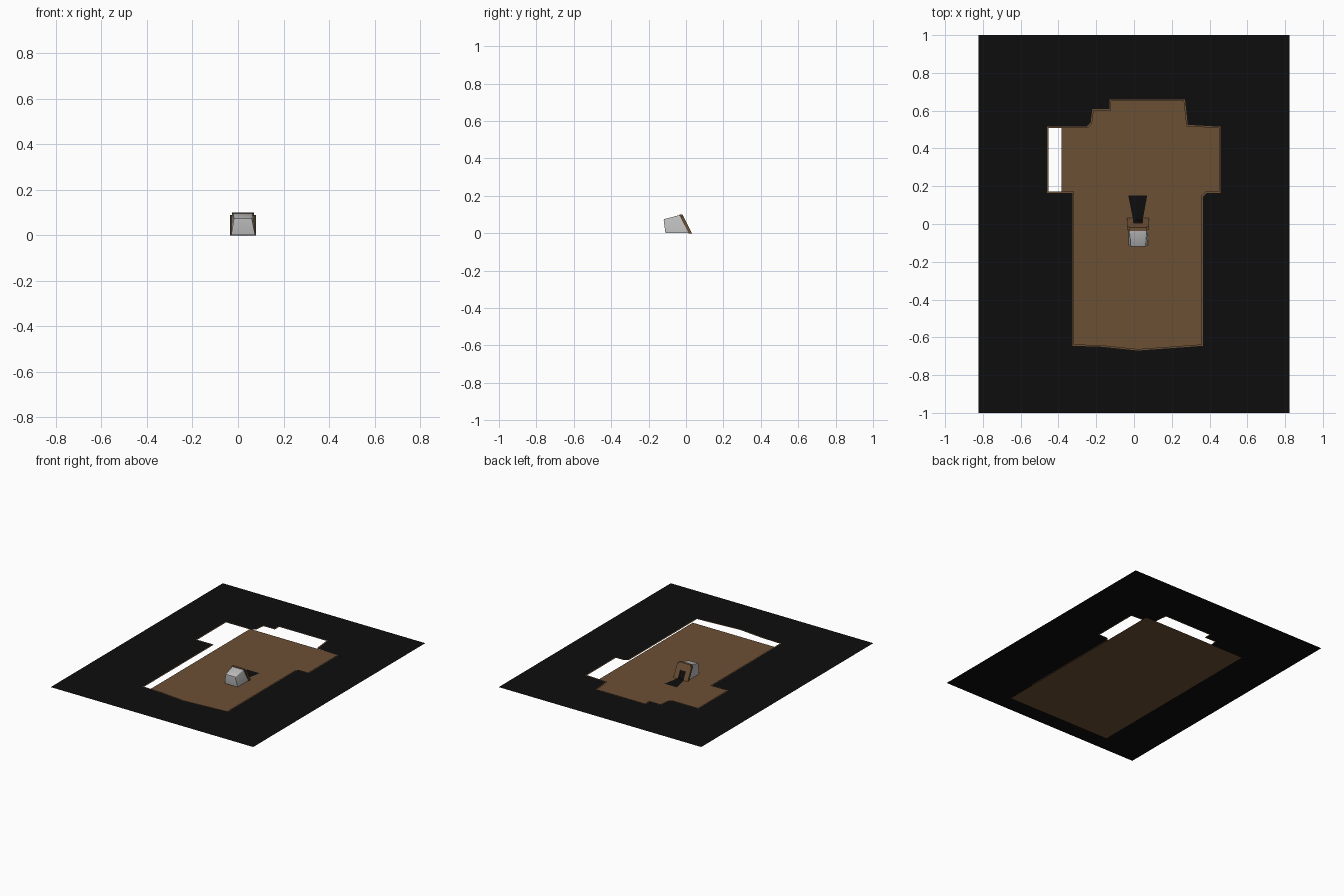
import bpy, bmesh
from mathutils import Vector
from mathutils.geometry import tessellate_polygon

if "Cube" in bpy.data.objects:
    bpy.data.objects.remove(bpy.data.objects["Cube"])


def material(name, rgb):
    m = bpy.data.materials.new(name)
    m.diffuse_color = (*rgb, 1)
    m.use_nodes = True
    m.node_tree.nodes["Principled BSDF"].inputs["Base Color"].default_value = m.diffuse_color
    return m


BROWN = material("brown", (0.15, 0.08, 0.036))
BLACK = material("black", (0.004, 0.004, 0.004))
GREY = material("grey", (0.5, 0.5, 0.5))


def mesh_object(name, verts, faces, mat):
    me = bpy.data.meshes.new(name)
    me.from_pydata([tuple(v) for v in verts], [], faces)
    me.materials.append(mat)
    ob = bpy.data.objects.new(name, me)
    bpy.context.collection.objects.link(ob)
    return ob


def flat_sheet(name, loops, z, mat):
    """Horizontal sheet; the first loop is the border, the others are holes."""
    loops = [[Vector((x, y, z)) for x, y in lp] for lp in loops]
    verts = [v for lp in loops for v in lp]
    faces = []
    for a, b, c in tessellate_polygon(loops):
        up = (verts[b] - verts[a]).cross(verts[c] - verts[a]).z
        faces.append((a, b, c) if up > 0 else (a, c, b))
    return mesh_object(name, verts, faces, mat)


def inset(loop, d):
    """Mitred inset of a counter-clockwise outline."""
    out = []
    for i, p in enumerate(loop):
        p = Vector(p)
        e1 = (p - Vector(loop[i - 1])).normalized()
        e2 = (Vector(loop[(i + 1) % len(loop)]) - p).normalized()
        n1, n2 = Vector((-e1.y, e1.x)), Vector((-e2.y, e2.x))
        out.append(tuple(p + (n1 + n2) * d / (1 + n1.dot(n2))))
    return out


def rect(x0, y0, x1, y1):
    return [(x0, y0), (x1, y0), (x1, y1), (x0, y1)]


# Ground floor
flat_sheet("floor", [rect(-0.385, -0.75, 0.47, 0.69)], 0, BROWN)

# Black surround at the top, with a stepped opening and thin brown rim
opening = [(-0.325, -0.645), (-0.17, -0.65), (0.02, -0.67), (0.365, -0.645),
           (0.365, 0.145), (0.385, 0.165), (0.457, 0.165), (0.457, 0.515),
           (0.285, 0.525), (0.27, 0.66), (-0.13, 0.66), (-0.13, 0.61),
           (-0.22, 0.61), (-0.23, 0.535), (-0.25, 0.515), (-0.46, 0.515),
           (-0.46, 0.165), (-0.325, 0.165)]
flat_sheet("surround", [rect(-0.824, -1, 0.824, 1), opening], 0.1, BLACK)
flat_sheet("surround_rim", [opening, inset(opening, 0.008)], 0.1, BROWN)

# Grey entrance hood: tapered block, leaning open face at the back
hood = mesh_object("hood", [
    (-0.03, -0.11, 0.001), (0.075, -0.11, 0.001), (0.075, 0.018, 0.001), (-0.03, 0.018, 0.001),
    (-0.018, -0.12, 0.075), (0.06, -0.12, 0.075), (0.068, -0.03, 0.098), (-0.026, -0.03, 0.098)],
    [(3, 2, 1, 0), (0, 1, 5, 4), (1, 2, 6, 5), (2, 3, 7, 6), (3, 0, 4, 7), (4, 5, 6, 7)], GREY)
bm = bmesh.new()
bm.from_mesh(hood.data)
top = [e for e in bm.edges if sum(v.co.z for v in e.verts) > 0.1 and max(v.co.y for v in e.verts) < -0.02]
bmesh.ops.bevel(bm, geom=top, offset=0.006, segments=2, profile=0.5, affect='EDGES')
bm.to_mesh(hood.data)
bm.free()


def lean(x, t, out):
    """Point on the leaning back face: t = 0 at the floor, 1 at the top."""
    return Vector((x, 0.02 - 0.05 * t + out, 0.1 * t))


def leaning_slab(name, x0, x1, t0, t1, out0, out1, mat):
    v = [lean(x, t, o) for o in (out0, out1) for x, t in rect(x0, t0, x1, t1)]
    return mesh_object(name, v, [(0, 1, 2, 3), (7, 6, 5, 4), (0, 4, 5, 1),
                                 (1, 5, 6, 2), (2, 6, 7, 3), (3, 7, 4, 0)], mat)


# Brown door frame with dark doorway
leaning_slab("frame_post_left", -0.036, -0.002, 0, 0.9, -0.006, 0.012, BROWN)
leaning_slab("frame_post_right", 0.044, 0.08, 0, 0.9, -0.006, 0.012, BROWN)
leaning_slab("frame_lintel", -0.026, 0.07, 0.55, 1, -0.006, 0.012, BROWN)
leaning_slab("doorway", -0.002, 0.044, 0, 0.55, -0.002, 0.003, BLACK)

# Dark path fanning out from the doorway
flat_sheet("path", [[(0.0, 0.0), (0.042, 0.0), (0.07, 0.15), (-0.03, 0.15)]], 0.002, BLACK)

bpy.ops.object.select_all(action='DESELECT')
hood.select_set(True)
bpy.context.view_layer.objects.active = hood
bpy.ops.object.shade_smooth_by_angle(angle=0.7)
